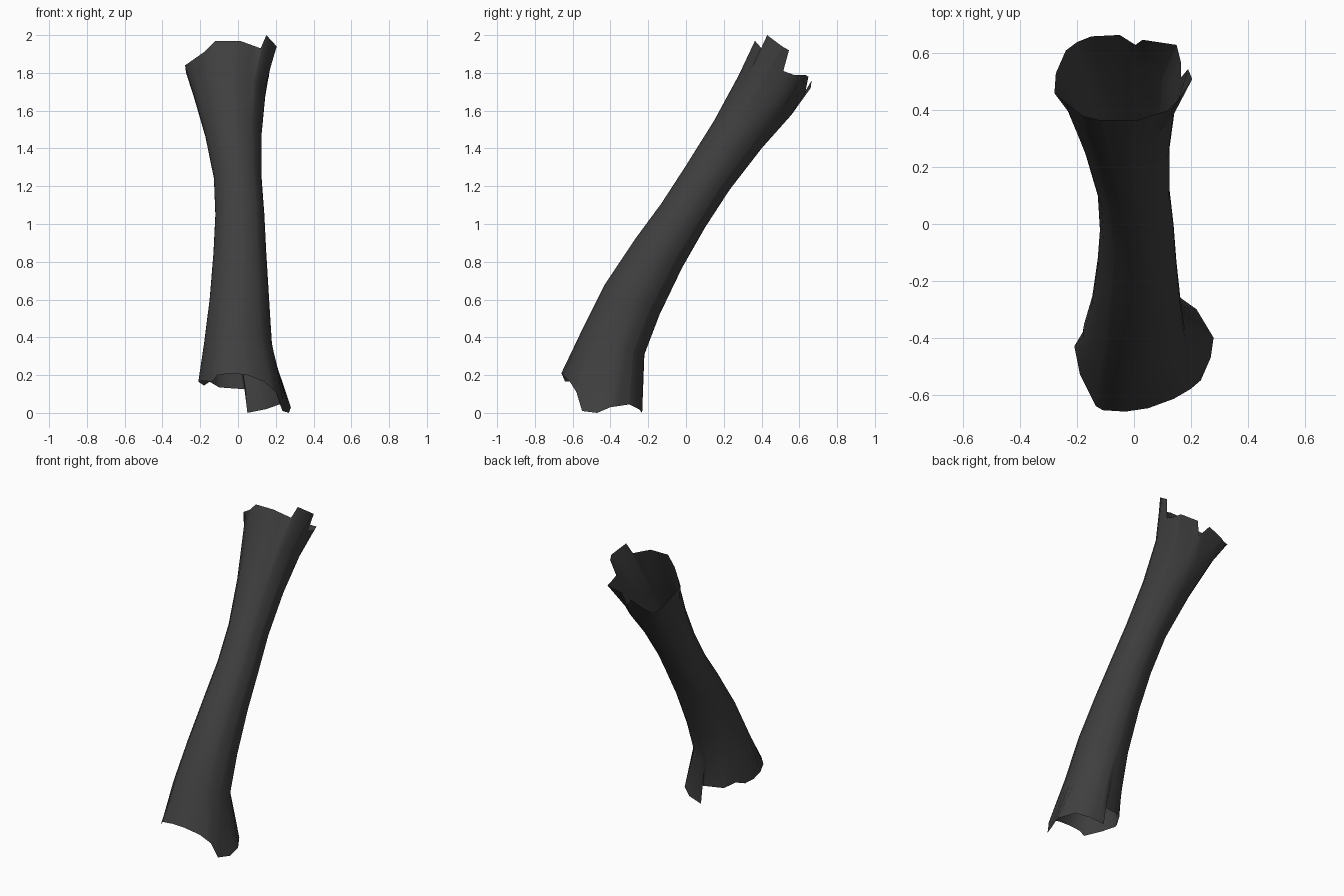
import bpy, bmesh
from math import atan2, cos, sin, tau
from mathutils import Vector

cube = bpy.data.objects.get("Cube")
if cube:
    bpy.data.objects.remove(cube, do_unlink=True)


def make_material(name, color):
    mat = bpy.data.materials.new(name)
    mat.use_nodes = True
    mat.diffuse_color = color
    shader = mat.node_tree.nodes["Principled BSDF"]
    shader.inputs["Base Color"].default_value = color
    shader.inputs["Roughness"].default_value = 0.8
    return mat


class Ring:
    """Tilted elliptical cross-section of the leaning tube."""

    def __init__(self, front, back, left, right):
        f, b = Vector((0, *front)), Vector((0, *back))
        self.center = (f + b) / 2 + Vector(((left + right) / 2, 0, 0))
        self.side = Vector(((right - left) / 2, 0, 0))
        self.depth = (b - f) / 2

    def point(self, angle):
        return self.center + self.side * cos(angle) + self.depth * sin(angle)

    def angle(self, p):
        d = p - self.center
        u = d.dot(self.side) / self.side.length_squared
        v = d.dot(self.depth) / self.depth.length_squared
        return atan2(v, u) % tau


# Broken rims, each running counter-clockwise around the tube
lower_rim = [
    (.27, -.47, 0), (.28, -.4, .03), (.22, -.3, .045), (.15, -.25, .02),
    (.05, -.232, 0), (.04, -.235, .125), (-.1, -.265, .135),
    (-.15, -.32, .165), (-.18, -.38, .145), (-.21, -.43, .165),
    (-.19, -.53, .17), (-.135, -.64, .165), (-.11, -.655, .2),
    (-.03, -.66, .21), (.05, -.648, .2), (.14, -.615, .165),
    (.2, -.58, .11), (.235, -.55, .01)]
upper_rim = [
    (.165, .515, 1.81), (.165, .57, 1.79), (.15, .63, 1.79),
    (.03, .648, 1.78), (.005, .63, 1.69), (-.05, .665, 1.76),
    (-.15, .66, 1.72), (-.2, .64, 1.7), (-.24, .61, 1.73),
    (-.275, .53, 1.8), (-.28, .46, 1.84), (-.18, .38, 1.91),
    (-.12, .365, 1.97), (.01, .365, 1.97), (.12, .4, 1.93),
    (.15, .43, 2), (.205, .51, 1.94), (.19, .545, 1.92)]

# Sections: front edge (y, z), back edge (y, z), left x, right x
lower_end = Ring((-.66, .21), (-.23, 0), -.21, .28)
body = [Ring(*s) for s in (
    ((-.56, .42), (-.22, .31), -.18, .18),
    ((-.43, .68), (-.14, .52), -.15, .165),
    ((-.27, .92), (-.02, .77), -.13, .15),
    ((-.13, 1.11), (.1, .98), -.12, .14),
    ((0, 1.31), (.23, 1.18), -.128, .125),
    ((.15, 1.55), (.4, 1.4), -.175, .125),
    ((.28, 1.79), (.56, 1.58), -.235, .145))]
upper_end = Ring((.36, 1.97), (.66, 1.73), -.28, .2)


def angled(ring, rim):
    return sorted(((ring.angle(Vector(p)), Vector(p)) for p in rim),
                  key=lambda item: item[0])


def sample(rim, angle):
    """Point on a closed rim at the given angle."""
    first, last = rim[0], rim[-1]
    loop = [(last[0] - tau, last[1])] + rim + [(first[0] + tau, first[1])]
    for (a, p), (b, q) in zip(loop, loop[1:]):
        if a <= angle <= b:
            return p.lerp(q, (angle - a) / max(b - a, 1e-6))


low = angled(lower_end, lower_rim)
high = angled(upper_end, upper_rim)
angles = sorted({a for a, p in low + high})

# Tube skin: one column of faces between neighbouring angles
bm = bmesh.new()
rows = [[bm.verts.new(sample(low, a)) for a in angles]]
rows += [[bm.verts.new(r.point(a)) for a in angles] for r in body]
rows.append([bm.verts.new(sample(high, a)) for a in angles])
for below, above in zip(rows, rows[1:]):
    for i in range(len(angles)):
        j = (i + 1) % len(angles)
        bm.faces.new((below[i], below[j], above[j], above[i])).smooth = True

mesh = bpy.data.meshes.new("hollow_trunk")
bm.to_mesh(mesh)
bm.free()
mesh.materials.append(make_material("charcoal grey", (.05, .05, .05, 1)))
trunk = bpy.data.objects.new("hollow_trunk", mesh)
bpy.context.collection.objects.link(trunk)
